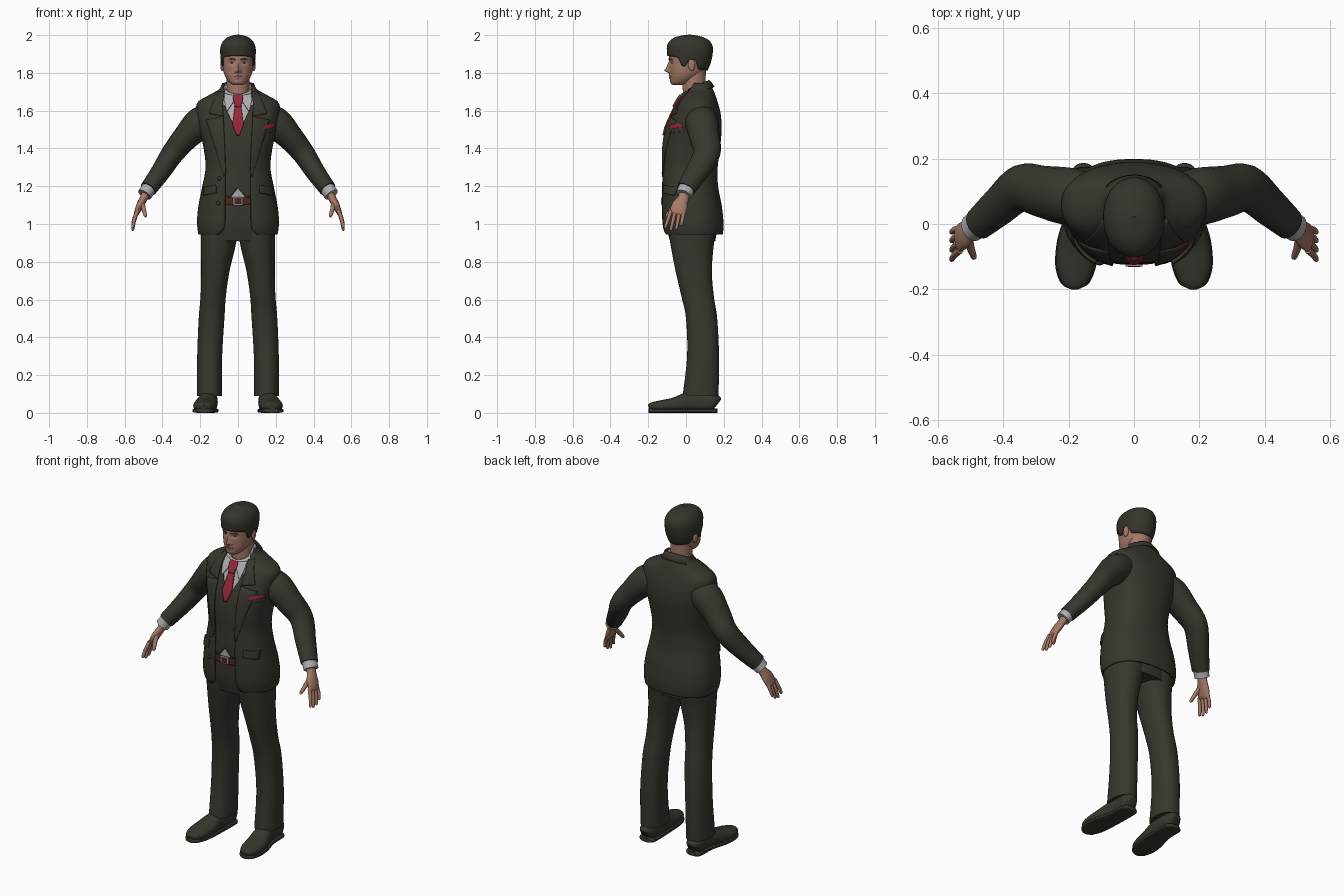
import bpy, bmesh, math
from mathutils import Vector, Matrix
from mathutils.bvhtree import BVHTree

if "Cube" in bpy.data.objects:
    bpy.data.objects.remove(bpy.data.objects["Cube"])


def material(name, *rgb):
    m = bpy.data.materials.new(name)
    m.use_nodes = True
    m.diffuse_color = (*rgb, 1)
    bsdf = next(n for n in m.node_tree.nodes if n.type == "BSDF_PRINCIPLED")
    bsdf.inputs["Base Color"].default_value = (*rgb, 1)
    bsdf.inputs["Roughness"].default_value = 0.8
    return m


SUIT = material("suit cloth", .038, .037, .027)
HAIR = material("dark hair", .035, .034, .025)
SKIN = material("skin", .38, .19, .14)
LIPS = material("lips", .3, .12, .1)
SHIRT = material("shirt grey", .42, .42, .43)
SILK = material("red silk", .3, .02, .045)
LEATHER = material("belt leather", .07, .02, .016)
METAL = material("buckle metal", .3, .28, .25)
made = []


def finish(name, bm, mat, mirror=False, thick=0):
    bmesh.ops.recalc_face_normals(bm, faces=bm.faces)
    mesh = bpy.data.meshes.new(name)
    bm.to_mesh(mesh)
    bm.free()
    mesh.materials.append(mat)
    obj = bpy.data.objects.new(name, mesh)
    bpy.context.scene.collection.objects.link(obj)
    if thick:
        mod = obj.modifiers.new("thickness", "SOLIDIFY")
        mod.thickness, mod.offset = thick, 0
    if mirror:
        obj.modifiers.new("other side", "MIRROR")
    made.append(obj)
    return obj


def spline(rows, steps=5, curved=True):
    """Fill in between rows of numbers, by a smooth curve or straight lines."""
    out = []
    for i in range(len(rows) - 1):
        four = [rows[max(i - 1, 0)], rows[i], rows[i + 1], rows[min(i + 2, len(rows) - 1)]]
        for s in range(steps):
            t = s / steps
            if curved:
                out.append([.5 * (2 * b + (c - a) * t + (2 * a - 5 * b + 4 * c - d) * t * t
                                  + (3 * b - a - 3 * c + d) * t ** 3) for a, b, c, d in zip(*four)])
            else:
                out.append([b + (c - b) * t for a, b, c, d in zip(*four)])
    return out + [list(rows[-1])]


def power(value, e):
    return math.copysign(abs(value) ** (2 / e), value)


def ring(centre, u, v, e=2, start=0, n=32):
    """Rounded outline that begins at -v; with a start angle it stays open there."""
    span = 2 * math.pi - 2 * start
    angles = [start + span * i / (n if start == 0 else n - 1) for i in range(n)]
    return [centre + u * power(math.sin(a), e) - v * power(math.cos(a), e) for a in angles]


def skin_rings(rings, closed=True, caps=True):
    bm = bmesh.new()
    grid = [[bm.verts.new(p) for p in r] for r in rings]
    n = len(grid[0])
    for low, high in zip(grid, grid[1:]):
        for j in range(n if closed else n - 1):
            k = (j + 1) % n
            bm.faces.new((low[j], low[k], high[k], high[j]))
    if closed and caps:
        bm.faces.new(grid[0])
        bm.faces.new(grid[-1])
    return bm


def level_ring(row, e=2.0, slope=0, start=0, n=32):
    z, rx, yf, yb, cx = (list(row) + [0])[:5]
    ry = (yb - yf) / 2
    return ring(Vector((cx, (yf + yb) / 2, z)), Vector((rx, 0, 0)), Vector((0, ry, ry * slope)), e, start, n)


def column(rows, e=2.0, n=32, steps=5):
    return skin_rings([level_ring(r, e, n=n) for r in spline(rows, steps)])


def tube(rows, ref=(0, 1, 0), e=2.0, n=20):
    """Loft along a path of x, y, z, thickness, width."""
    rows = spline(rows)
    pts = [Vector(r[:3]) for r in rows]
    rings = []
    for i, r in enumerate(rows):
        way = (pts[min(i + 1, len(pts) - 1)] - pts[max(i - 1, 0)]).normalized()
        u = way.cross(Vector(ref)).normalized()
        rings.append(ring(pts[i], u * r[3], way.cross(u) * r[4], e, n=n))
    return skin_rings(rings)


def touch(tree, x, z):
    hit = tree.ray_cast(Vector((x, -1, z)), Vector((0, 1, 0)))[0]
    return hit or tree.find_nearest(Vector((x, 0, z)))[0]


def drape(name, tree, rows, mat, lift, mirror=False, thick=.006, across=8):
    """Plate laid on a front surface; each row gives its two edges as x, z, x, z."""
    lines = []
    for x0, z0, x1, z1 in spline(rows, 6, curved=False):
        line = [touch(tree, x0 + (x1 - x0) * k / across, z0 + (z1 - z0) * k / across) for k in range(across + 1)]
        lines.append([p - Vector((0, lift, 0)) for p in line])
    return finish(name, skin_rings(lines, closed=False), mat, mirror, thick)


def ball(name, at, size, mat, mirror=False):
    bm = bmesh.new()
    bmesh.ops.create_uvsphere(bm, u_segments=16, v_segments=10, radius=1,
                              matrix=Matrix.Translation(at) @ Matrix.Diagonal((*size, 1)))
    return finish(name, bm, mat, mirror)


# Jacket: open-fronted shell, rows of height, half width, front, back, half gap
coat = [(.945, .205, -.112, .19, .1), (.97, .21, -.12, .194, .076), (1.02, .213, -.126, .194, .068),
        (1.1, .205, -.128, .185, .068), (1.2, .185, -.128, .166, .066), (1.3, .168, -.125, .164, .068),
        (1.4, .178, -.125, .176, .075), (1.5, .2, -.108, .185, .082), (1.58, .215, -.075, .18, .085),
        (1.64, .212, -.045, .165, .082), (1.68, .15, -.02, .152, .08), (1.71, .098, 0, .14, .078),
        (1.745, .08, .02, .118, .074)]
ROUND = 2.4
rings = []
for *row, gap in spline(coat):
    start = math.asin(min(.99, gap / row[1]) ** (ROUND / 2))
    rings.append(level_ring(row, ROUND, start=start, n=48))
finish("jacket", skin_rings(rings, closed=False), SUIT, thick=.008)
shell = column([r[:4] for r in coat], ROUND, 48)
chest = BVHTree.FromBMesh(shell)
shell.free()

# Shirt, waistcoat, trouser top and belt
inner = [(z, rx - .014, yf + .014, yb - .014) for z, rx, yf, yb, g in coat if z > 1.05]
finish("shirt", column(inner, ROUND), SHIRT)
drape("waistcoat", chest, [(0, 1.19, 0, 1.475), (.045, 1.135, .045, 1.57), (.07, 1.145, .07, 1.625),
                           (.1, 1.15, .1, 1.65)], SUIT, -.008, mirror=True, across=20)
finish("trouser_top", column([(.91, .17, -.085, .155), (1.0, .188, -.105, .165), (1.13, .178, -.108, .15)], 2.3), SUIT)
drape("belt", chest, [(-.1, 1.1, -.1, 1.14), (.1, 1.1, .1, 1.14)], LEATHER, -.006)
drape("buckle", chest, [(-.026, 1.098, -.026, 1.142), (.026, 1.098, .026, 1.142)], METAL, -.001)
drape("buckle_inset", chest, [(-.019, 1.106, -.019, 1.134), (.019, 1.106, .019, 1.134)], LEATHER, .002, thick=.004)

# Lapels, collars and tie
drape("lapels", chest, [(.077, 1.57, .168, 1.55), (.072, 1.45, .125, 1.42), (.064, 1.27, .074, 1.25)], SUIT, .006, True)
drape("lapel_collar", chest, [(.072, 1.7, .1, 1.7), (.08, 1.64, .135, 1.635), (.078, 1.57, .152, 1.585)], SUIT, .007, True)
finish("jacket_collar", skin_rings([level_ring(r, 2, .45, 1.05, 28) for r in
       [(1.685, .106, -.03, .148), (1.712, .092, -.027, .132), (1.728, .08, -.022, .12)]], closed=False), SUIT, thick=.008)
finish("shirt_collar", skin_rings([level_ring(r, 2, .5) for r in
       [(1.66, .084, -.03, .12), (1.695, .074, -.027, .112), (1.722, .067, -.026, .108)]], caps=False), SHIRT, thick=.006)
drape("collar_points", chest, [(.008, 1.675, .07, 1.69), (.025, 1.645, .072, 1.65), (.055, 1.6, .062, 1.6)], SHIRT, .006, True)
drape("tie", chest, [(-.016, 1.63, .016, 1.63), (-.03, 1.53, .03, 1.53), (-.008, 1.47, .008, 1.47)], SILK, .005, thick=.01)
drape("tie_knot", chest, [(-.022, 1.682, .022, 1.682), (-.027, 1.665, .027, 1.665), (-.015, 1.62, .015, 1.62)], SILK, .011, thick=.014)

# Pockets and buttons
drape("pocket_flaps", chest, [(.115, 1.165, .115, 1.205), (.18, 1.15, .18, 1.195)], SUIT, .01, True, .014)
drape("breast_pocket", chest, [(.13, 1.48, .13, 1.503), (.195, 1.49, .195, 1.513)], SUIT, .005)
drape("pocket_square", chest, [(.133, 1.5, .133, 1.518), (.155, 1.505, .155, 1.528), (.195, 1.512, .195, 1.53)], SILK, .006)
for x, z in [(0, 1.415), (0, 1.365), (0, 1.315), (0, 1.265), (0, 1.22), (-.098, 1.24), (-.105, 1.11)]:
    lift = -.013 if x == 0 else .004
    ball("button", touch(chest, x, z) - Vector((0, lift + .002, 0)), (.011, .007, .011), SUIT)

# Sleeves, cuffs and hands
finish("sleeves", tube([(.15, .08, 1.56, .078, .08), (.205, .085, 1.53, .085, .088), (.275, .098, 1.46, .07, .08),
                        (.345, .11, 1.375, .06, .072), (.41, .057, 1.275, .052, .062), (.475, 0, 1.185, .045, .05)]), SUIT, True)
finish("cuffs", tube([(.46, .012, 1.205, .04, .045), (.495, -.012, 1.155, .039, .043)]), SHIRT, True)
finish("palms", tube([(.48, -.002, 1.175, .024, .03), (.5, -.015, 1.135, .021, .03), (.518, -.032, 1.1, .02, .042),
                      (.536, -.045, 1.06, .014, .042), (.54, -.048, 1.05, .006, .035)]), SKIN, True)
for finger, dy, length in [("index", -.034, .075), ("middle", -.011, .088), ("ring", .012, .082), ("little", .033, .062)]:
    y = -.046 + dy
    finish(finger + "_fingers", tube([(.532, y, 1.07, .011, .011), (.549, y - .01 + dy * .15, 1.062 - length * .5, .01, .01),
                                      (.557, y - .02 + dy * .25, 1.06 - length, .008, .008),
                                      (.557, y - .022 + dy * .25, 1.053 - length, .002, .002)], n=10), SKIN, True)
finish("thumbs", tube([(.508, -.035, 1.12, .014, .016), (.5, -.072, 1.08, .012, .013), (.49, -.1, 1.045, .009, .01),
                       (.488, -.106, 1.038, .002, .002)], n=10), SKIN, True)

# Trouser legs and shoes
legs = [(.09, .066, -.018, .172, .151), (.3, .066, .006, .175, .15), (.5, .068, 0, .165, .14), (.62, .067, -.025, .147, .131),
        (.75, .075, -.055, .137, .12), (.88, .091, -.08, .146, .105), (.96, .097, -.092, .16, .099), (1.03, .09, -.095, .16, .095)]
finish("trouser_legs", column(legs, 2.2), SUIT, True)
shoe = [(.155, .166, .045, .022, .03), (.155, .145, .055, .046, .05), (.156, .06, .06, .048, .058), (.162, 0, .054, .053, .052),
        (.172, -.06, .042, .06, .04), (.179, -.13, .036, .058, .031), (.181, -.18, .032, .04, .024), (.181, -.197, .028, .014, .014)]
finish("shoes", tube([(x, y, z, h, w) for x, y, z, w, h in shoe], (1, 0, 0), 2.3), SUIT, True)
finish("soles", tube([(x, y, .012, .012, w + .004) for x, y, z, w, h in shoe], (1, 0, 0), 4), SUIT, True)

# Head, shaped by soft bumps of centre, size and push
finish("neck", column([(1.62, .06, -.015, .108), (1.7, .059, -.017, .104), (1.82, .062, -.02, .105)]), SKIN)
head = column([(1.735, .022, -.07, -.02), (1.748, .045, -.079, .02), (1.78, .067, -.084, .07), (1.81, .077, -.085, .1),
               (1.85, .081, -.088, .118), (1.91, .081, -.088, .122), (1.95, .072, -.07, .11), (1.98, .04, -.03, .07)], 2.2, 72, 7)
bumps = [(0, 1.812, .012, .012, .024), (0, 1.832, .01, .022, .014), (.014, 1.806, .007, .007, .007), (.032, 1.854, .016, .01, -.009),
         (.028, 1.873, .024, .008, .004), (0, 1.787, .02, .005, .006), (0, 1.772, .018, .005, .005), (0, 1.752, .02, .011, .004)]
for v in head.verts:
    if v.co.y < -.01:
        x, z = abs(v.co.x), v.co.z
        v.co.y -= sum(a * math.exp(-((x - bx) / sx) ** 2 - ((z - bz) / sz) ** 2) for bx, bz, sx, sz, a in bumps)
face = BVHTree.FromBMesh(head)
finish("head", head, SKIN)
ball("ears", (.083, .03, 1.842), (.011, .019, .033), SKIN, True)
ball("eyes", touch(face, .032, 1.854) + Vector((0, .003, 0)), (.011, .006, .005), SHIRT, True)
ball("irises", touch(face, .032, 1.854) - Vector((0, .002, 0)), (.0045, .002, .0045), HAIR, True)
drape("eyebrows", face, [(.014, 1.868, .014, 1.874), (.034, 1.873, .034, 1.879), (.05, 1.868, .05, 1.872)], HAIR, .001, True, .003)
drape("lips", face, [(-.024, 1.779, -.024, 1.781), (0, 1.77, 0, 1.788), (.024, 1.779, .024, 1.781)], LIPS, .001, False, .002)

# Hair: cap whose lower edge follows a hairline of angle and height
dome = spline([(1.8, .07, -.09, .105), (1.85, .086, -.092, .127), (1.9, .091, -.097, .138), (1.94, .089, -.098, .138),
               (1.97, .074, -.082, .12), (1.99, .046, -.045, .08), (2.0, .003, .015, .021)])
hairline = [(0, 1.89), (45, 1.887), (60, 1.88), (70, 1.84), (82, 1.832), (88, 1.872), (105, 1.868), (118, 1.82), (180, 1.812)]


def lookup(table, key):
    for a, b in zip(table, table[1:]):
        if key <= b[0]:
            t = (key - a[0]) / (b[0] - a[0])
            return [p + (q - p) * t for p, q in zip(a, b)]
    return table[-1]


COUNT, LEVELS = 72, 18
rings = []
for k in range(LEVELS + 1):
    line = []
    for j in range(COUNT):
        turn = 360 * j / COUNT
        low = lookup(hairline, min(turn, 360 - turn))[1]
        row = lookup(dome, low + (2 - low) * math.sin(math.pi / 2 * k / LEVELS))
        line.append(level_ring(row, 2.1, n=COUNT)[j])
    rings.append(line)
finish("hair", skin_rings(rings, caps=False), HAIR, thick=.006)

# Smooth shading with crisp edges
bpy.ops.object.select_all(action="DESELECT")
for obj in made:
    obj.select_set(True)
bpy.context.view_layer.objects.active = made[0]
bpy.ops.object.shade_smooth_by_angle(angle=math.radians(40))
